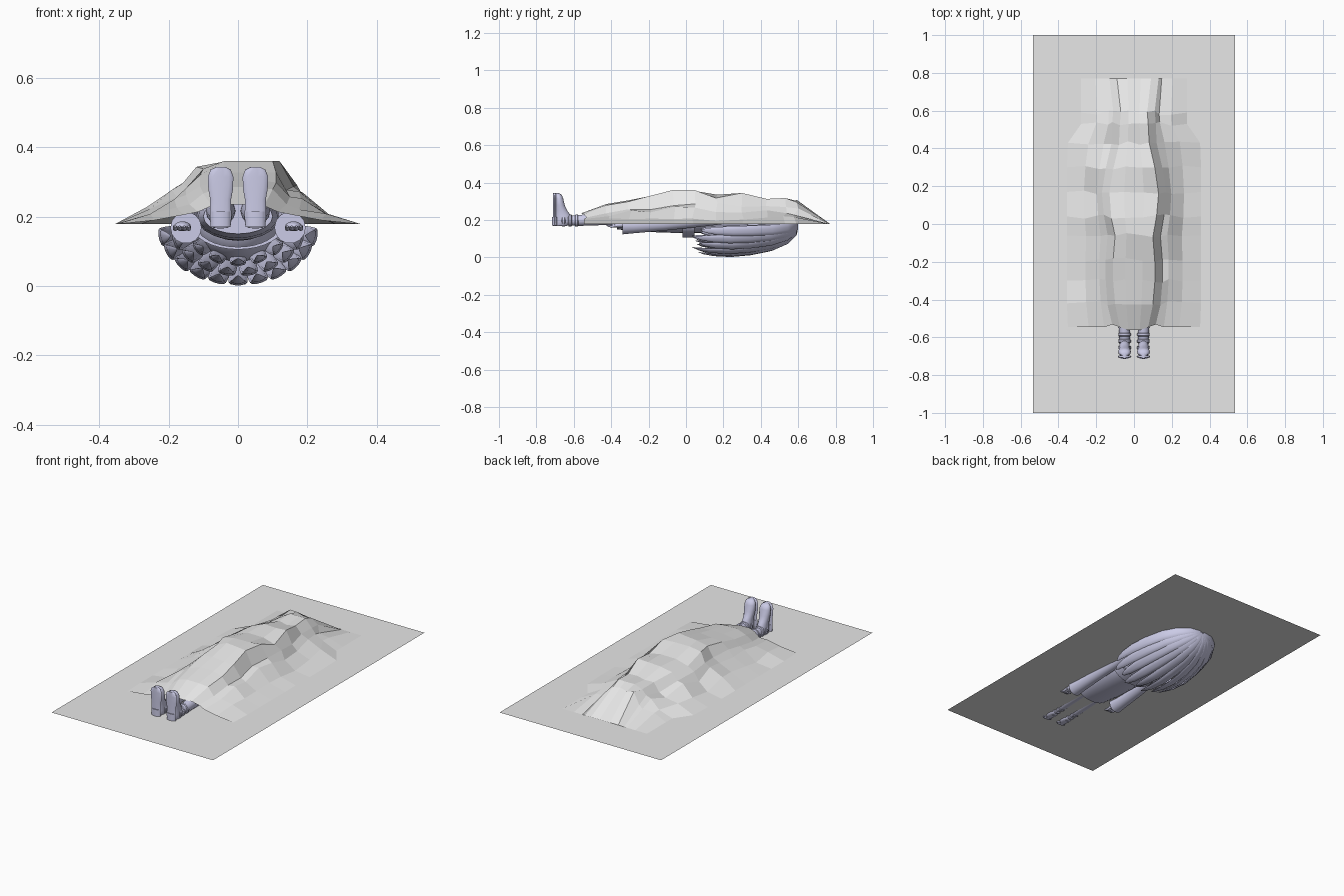
import bpy, bmesh, math, random
from mathutils import Vector as V

cube = bpy.data.objects.get("Cube")
if cube:
    bpy.data.objects.remove(cube, do_unlink=True)
random.seed(4)


def material(name, rgb):
    m = bpy.data.materials.new(name)
    m.use_nodes = True
    m.diffuse_color = (*rgb, 1)
    m.node_tree.nodes["Principled BSDF"].inputs["Base Color"].default_value = (*rgb, 1)
    return m


CLOTH = material("cloth grey", (0.8, 0.8, 0.8))
BODY = material("lavender grey", (0.6, 0.6, 0.8))
X, Y, Z = V((1, 0, 0)), V((0, 1, 0)), V((0, 0, 1))
FLOOR = 0.175


def finish(name, bm, mat, smooth):
    if smooth:
        bmesh.ops.recalc_face_normals(bm, faces=bm.faces)
    me = bpy.data.meshes.new(name)
    bm.to_mesh(me)
    bm.free()
    me.materials.append(mat)
    ob = bpy.data.objects.new(name, me)
    bpy.context.collection.objects.link(ob)
    if smooth:
        bpy.ops.object.select_all(action='DESELECT')
        ob.select_set(True)
        bpy.context.view_layer.objects.active = ob
        bpy.ops.object.shade_smooth_by_angle(angle=math.radians(50))
    return ob


def loft(name, rings, sides=14):
    """Skin elliptical rings given as (centre, half axis, half axis)."""
    bm = bmesh.new()
    loops = []
    for c, u, v in rings:
        loops.append([bm.verts.new(V(c) + u * math.cos(t) + v * math.sin(t))
                      for t in (math.tau * i / sides for i in range(sides))])
    for a, b in zip(loops, loops[1:]):
        for i in range(sides):
            j = (i + 1) % sides
            bm.faces.new((a[i], a[j], b[j], b[i]))
    bm.faces.new(loops[0])
    bm.faces.new(loops[-1])
    return finish(name, bm, BODY, True)


def ball(name, centre, size):
    bm = bmesh.new()
    bmesh.ops.create_uvsphere(bm, u_segments=24, v_segments=14, radius=1)
    for v in bm.verts:
        v.co = V(centre) + V(a * b for a, b in zip(v.co, size))
    return finish(name, bm, BODY, True)


def grid(name, rows):
    bm = bmesh.new()
    vs = [[bm.verts.new(p) for p in row] for row in rows]
    for a, b in zip(vs, vs[1:]):
        for i in range(len(a) - 1):
            bm.faces.new((a[i], a[i + 1], b[i + 1], b[i]))
    return finish(name, bm, CLOTH, False)


# Ground cloth
grid("ground_cloth", [[(s * 0.535, y, FLOOR) for s in (-1, 1)] for y in (-1, 1)])

# Draped sheet: y, ridge height, half width of the ridge, reach of the slope
ridge = [(-.55, .235, .075, .35), (-.42, .285, .1, .355), (-.3, .307, .11, .355),
         (-.19, .327, .11, .355), (-.06, .36, .1, .355), (.04, .357, .12, .355),
         (.17, .335, .13, .355), (.3, .34, .11, .355), (.43, .308, .08, .35),
         (.53, .317, .075, .28), (.59, .3, .07, .28), (.77, .179, .09, .28)]
rows = []
for n, (y, top, core, reach) in enumerate(ridge):
    h = top - FLOOR - 0.003
    end = n in (0, len(ridge) - 1)
    half = [(core * .4, 1), (core, .93), (core + .04, .62),
            (core + .3 * (reach - core), .47), (core + .6 * (reach - core), .2),
            (reach, 0), (.437, 0)]
    row = []
    for s in (-1, 1):
        side = []
        for k, (x, f) in enumerate(half):
            wobble = 0 if end or k > 4 or k == 0 else random.uniform(-.016, .016)
            z = FLOOR + .003 + h * f + wobble * min(1, h * 8)
            yy = y
            if not end and k < 5:
                yy += random.uniform(-.012, .012)
            if n == 0:
                yy = y - .012 if k == 0 else y + (.018 if k == 2 else .004)
            side.append((s * x, yy, max(z, FLOOR + .003)))
        row += side[::-1] if s < 0 else side
    rows.append(row)
grid("draped_sheet", rows)

# Feet, ankles and legs
for s, side in ((1, "left"), (-1, "right")):
    cx = s * .05
    shoe = [(.167, .018, .03), (.175, .027, .04), (.2, .029, .045), (.225, .028, .042),
            (.25, .028, .033), (.28, .033, .026), (.315, .034, .022),
            (.335, .027, .018), (.343, .012, .01)]
    loft(side + "_shoe", [((cx, d - .7, z), X * w, Y * d) for z, w, d in shoe])
    loft(side + "_sole", [((cx, -.702, z), X * w * 1.08, Y * .009) for z, w, d in shoe])
    loft(side + "_heel", [((cx, -.702, z), X * .029, Y * .014)
                          for z in (.17, .215)])
    loft(side + "_leg", [((cx, y, z), X * r, Z * r) for y, z, r in
                         ((-.65, .196, .026), (-.56, .198, .03), (-.4, .215, .042),
                          (-.25, .22, .045), (-.05, .22, .06))])
    for y in (-.655, -.62, -.585):
        loft(side + "_ankle_strap", [((cx, y + d, .197), X * r, Z * r) for d, r in
                                     ((-.01, .028), (-.006, .033), (.006, .033), (.01, .028))])

    # Sleeve, flared cuff and fingers
    loft(side + "_sleeve", [((s * x, y, z), X * w, Z * d) for x, y, z, w, d in
                            ((.09, .3, .22, .03, .03), (.13, .1, .2, .035, .035),
                             (.145, -.12, .18, .035, .038), (.15, -.28, .17, .04, .042),
                             (.15, -.34, .168, .045, .046))])
    ball(side + "_palm", (s * .16, -.36, .172), (.024, .04, .014))
    for k in range(4):
        x = s * (.142 + k * .013)
        loft(side + "_finger", [((x, y, z), X * r, Z * r) for y, z, r in
                                ((-.37, .17, .007), (-.4, .165, .007), (-.425, .172, .003))], 8)

# Dress: torso and skirt, flattened underneath, with a band behind the waist
loft("dress", [((0, y, .2), X * w, Z * d) for y, w, d in
               ((-.37, .1, .05), (-.25, .115, .062), (-.1, .12, .068), (.03, .11, .07),
                (.15, .09, .07), (.3, .1, .07), (.36, .04, .05))], 20)
bm = bmesh.new()
strip = []
for i in range(17):
    a = math.pi * (i / 16 - .5)
    for y in (-.02, .045):
        for r in (1, .9):
            strip.append(bm.verts.new((.135 * r * math.sin(a), y, .18 - .075 * r * math.cos(a))))
for i in range(0, len(strip) - 4, 4):
    p, q = strip[i:i + 4], strip[i + 4:i + 8]
    for a, b in ((0, 1), (1, 3), (3, 2), (2, 0)):
        bm.faces.new((p[a], p[b], q[b], q[a]))
finish("waist_band", bm, BODY, True)

# Head and the mass of hair at its back
ball("head", (0, .47, .225), (.075, .09, .07))
ball("hair_cap", (0, .45, .175), (.115, .145, .105))

# Long hair locks, fanned below the head in nested layers
path = [(.6, .1, .3), (.59, .32, .6), (.54, .58, .9), (.45, .8, 1), (.33, .94, 1),
        (.22, 1, .95), (.12, .98, .75), (.06, .93, .45), (.03, .88, .06)]


def lock(angle, scale, width, shift):
    out = V((math.sin(angle), 0, -math.cos(angle)))
    along = V((math.cos(angle), 0, math.sin(angle)))
    rings = []
    for y, r, w in path:
        c = V((.225 * out.x, 0, .165 * out.z)) * r * scale
        c += V((0, .6 - (.6 - y) * (1 - shift), FLOOR))
        rings.append((c, along * width * w, out * .009 * w))
    loft("hair_lock", rings, 10)


for count, spread, scale, width in ((11, 78, 1, .028), (8, 70, .84, .026),
                                    (7, 76, .66, .024)):
    for i in range(count):
        a = math.radians(spread * (2 * i / (count - 1) - 1))
        lock(a, scale, width, random.uniform(0, .1))
